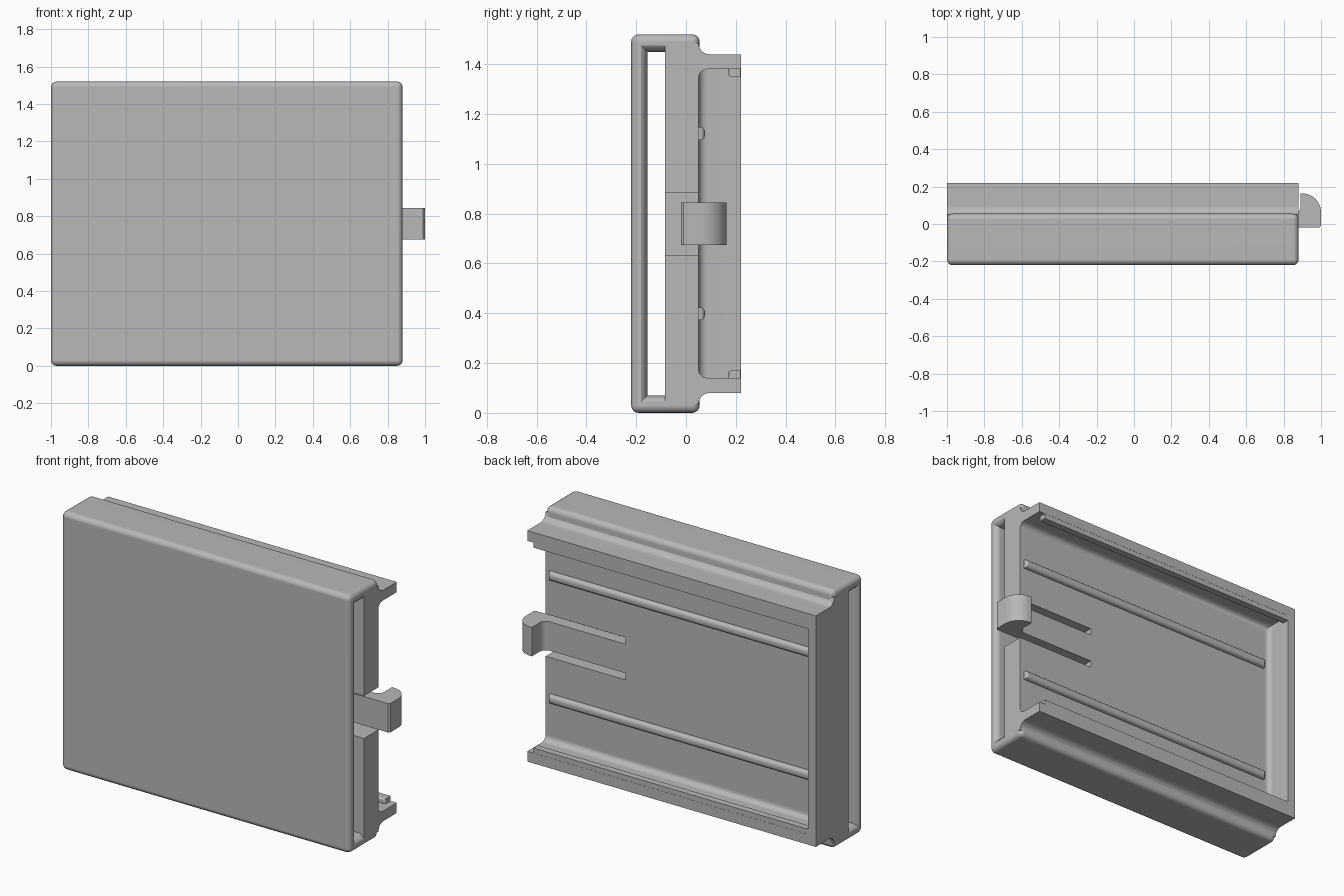
import bpy, bmesh, math

if "Cube" in bpy.data.objects:
    bpy.data.objects.remove(bpy.data.objects["Cube"], do_unlink=True)

grey = bpy.data.materials.new("light_grey_plastic")
grey.use_nodes = True
COLOUR = (0.48, 0.48, 0.48, 1)
grey.diffuse_color = COLOUR
grey.node_tree.nodes["Principled BSDF"].inputs["Base Color"].default_value = COLOUR


def finish(name, bm):
    bmesh.ops.recalc_face_normals(bm, faces=bm.faces)
    me = bpy.data.meshes.new(name)
    bm.to_mesh(me)
    bm.free()
    me.materials.append(grey)
    ob = bpy.data.objects.new(name, me)
    bpy.context.collection.objects.link(ob)
    return ob


def box(name, lo, hi, radius=0, pick=None, segments=4):
    """Box between two corners, with optional rounding of the picked edges."""
    bm = bmesh.new()
    bmesh.ops.create_cube(bm, size=1)
    for v in bm.verts:
        v.co = [lo[i] + (v.co[i] + 0.5) * (hi[i] - lo[i]) for i in range(3)]
    if radius:
        edges = [e for e in bm.edges if pick is None or pick(e)]
        bmesh.ops.bevel(bm, geom=edges, offset=radius, segments=segments,
                        profile=0.5, affect='EDGES')
    return finish(name, bm)


def loft(name, rings):
    """Skin matching rings of points and cap both ends."""
    bm = bmesh.new()
    loops = [[bm.verts.new(p) for p in ring] for ring in rings]
    n = len(loops[0])
    for a, b in zip(loops, loops[1:]):
        for i in range(n):
            j = (i + 1) % n
            bm.faces.new((a[i], a[j], b[j], b[i]))
    bm.faces.new(loops[0][::-1])
    bm.faces.new(loops[-1])
    return finish(name, bm)


def arc(cx, cy, r, start, end, steps=6):
    angles = [math.radians(start + (end - start) * k / steps) for k in range(steps + 1)]
    return [(cx + r * math.cos(a), cy + r * math.sin(a)) for a in angles]


def combine(target, other, operation):
    mod = target.modifiers.new(operation.lower(), 'BOOLEAN')
    mod.object = other
    mod.operation = operation
    mod.solver = 'EXACT'
    bpy.context.view_layer.objects.active = target
    bpy.ops.object.modifier_apply(modifier=mod.name)
    bpy.data.objects.remove(other, do_unlink=True)


LEFT, RIGHT = -1.0, 0.88
HEIGHT, MID = 1.52, 0.76
FLOOR, BACK = 0.05, 0.22

# Rounded main case
case = box("case", (LEFT, -BACK, 0), (RIGHT, 0.055, HEIGHT), 0.03)

# Rear frame, blended into the case with concave fillets above and below
upper = [(BACK, 1.44)] + arc(0.095, 1.485, 0.045, 270, 180) + [(-0.06, 1.485)]
lower = [(y, HEIGHT - z) for y, z in reversed(upper)]
outline = upper + lower
frame = loft("frame", [[(x, y, z) for y, z in outline] for x in (LEFT, RIGHT)])
combine(case, frame, 'UNION')

# Rear pocket, open at one end, with a filleted floor
pocket = box("pocket", (-0.95, FLOOR, 0.14), (1.3, 0.5, 1.38), 0.035,
             lambda e: all(v.co.y < 0.1 for v in e.verts))
combine(case, pocket, 'DIFFERENCE')


# Through slot, flared at both mouths
def slot_ring(x, flare):
    front, low, high = -0.155 - flare, 0.07 - flare, 1.45 + flare
    return [(x, front, low), (x, -0.085, low), (x, -0.085, high), (x, front, high)]


stations = [(-1.1, 0.025), (LEFT, 0.025), (-0.992, 0.012), (-0.97, 0),
            (0.85, 0), (0.872, 0.012), (RIGHT, 0.025), (1.1, 0.025)]
slot = loft("slot", [slot_ring(x, f) for x, f in stations])
combine(case, slot, 'DIFFERENCE')

# Clearance around the spring latch
clearance = box("clearance", (0.36, -0.12, 0.635), (1.2, 0.3, 0.885))
combine(case, clearance, 'DIFFERENCE')

# Spring latch with a rounded hook
latch_outline = ([(0.355, -0.02), (0.99, -0.02), (1.0, -0.01)]
                 + arc(0.9, 0.063, 0.1, 0, 90, 10) + [(0.89, 0.163)]
                 + arc(0.85, 0.09, 0.04, 360, 270) + [(0.355, FLOOR)])
latch = loft("latch", [[(x, y, z) for x, y in latch_outline] for z in (0.675, 0.845)])

# Guide ribs on the pocket floor and retaining lips on the rails
parts = [case, latch]
for side, label in ((-1, "lower"), (1, "upper")):
    z = MID + side * 0.362
    parts.append(box(label + "_rib", (-0.91, 0.02, z - 0.026), (0.85, 0.076, z + 0.026),
                     0.02, lambda e: all(v.co.y > 0.05 for v in e.verts)))
    z = MID + side * 0.61
    parts.append(box(label + "_lip", (-0.96, 0.17, z - 0.02), (0.84, 0.219, z + 0.02),
                     0.012, lambda e: all(v.co.y < 0.2 for v in e.verts)))

# Smooth the fillets while keeping hard edges crisp
bpy.ops.object.select_all(action='DESELECT')
for ob in parts:
    ob.select_set(True)
bpy.context.view_layer.objects.active = case
bpy.ops.object.shade_smooth_by_angle(angle=math.radians(30))
for ob in parts:
    mod = ob.modifiers.new("even_shading", 'WEIGHTED_NORMAL')
    mod.keep_sharp = True
